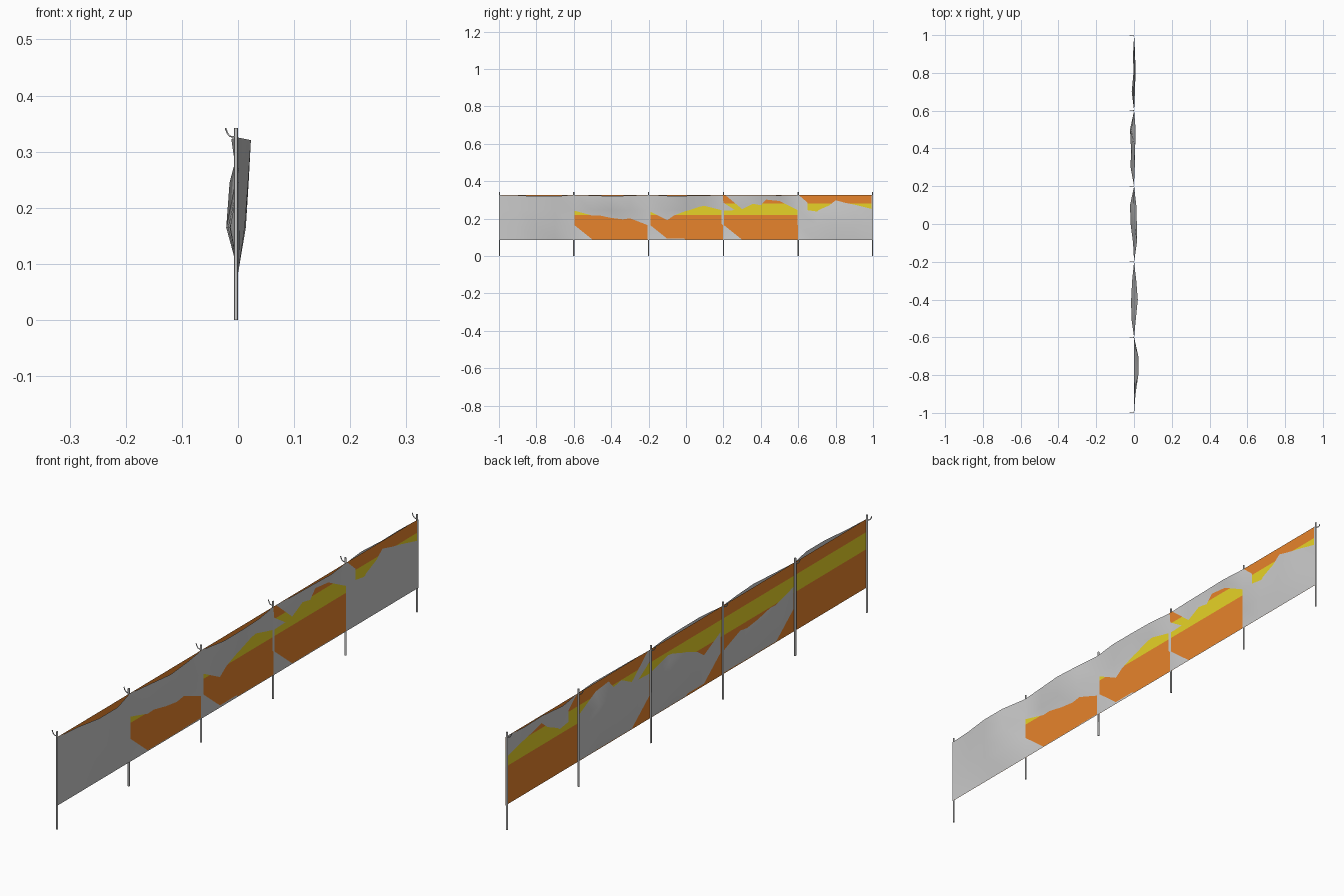
import bpy, math

if "Cube" in bpy.data.objects:
    bpy.data.objects.remove(bpy.data.objects["Cube"])

Z0, Z1 = 0.085, 0.325
POST_X, POST_R = -0.0035, 0.0033
POST_Y = [-0.9967, -0.6, -0.2, 0.2, 0.6, 0.9967]


def material(name, rgb):
    m = bpy.data.materials.new(name)
    m.diffuse_color = (*rgb, 1)
    m.use_nodes = True
    m.node_tree.nodes["Principled BSDF"].inputs["Base Color"].default_value = m.diffuse_color
    return m


def mesh_object(name, verts, faces, mat=None):
    me = bpy.data.meshes.new(name)
    me.from_pydata(verts, [], faces)
    ob = bpy.data.objects.new(name, me)
    bpy.context.collection.objects.link(ob)
    if mat:
        me.materials.append(mat)
    return ob


orange = material("orange", (0.8, 0.23, 0.025))
yellow = material("yellow", (0.8, 0.65, 0.02))

# Flat striped sheet
for name, lo, hi, mat in (("lower_band", Z0, 0.22, orange),
                          ("middle_band", 0.22, 0.28, yellow),
                          ("upper_band", 0.28, Z1, orange)):
    mesh_object(name, [(0, -1, lo), (0, 1, lo), (0, 1, hi), (0, -1, hi)],
                [(0, 1, 2, 3)], mat)

# Rippled cloth: sideways offset (mm) of the three rows above the hem,
# one column every 0.1 along the fence
P = (0.5, 0.5, 0.5)   # held at a post
ripple = [P, (4, 6, 8), (12, 18, 23), (14, 19, 23),
          P, (-14, 8, 10), (-15, 16, 20), (-10, 12, 12),
          P, (-5, 10, 15), (-18, 1, 15), (-21, -5, 12),
          (0.5, 0.5, -0.5), (-18, -0.3, 4), (-16, -3, 6), (-21, -15, 9),
          P, (5, -0.5, -12), (8, 6, -3), (6, 3, -5), P]
verts, faces = [], []
for i, col in enumerate(ripple):
    for j, mm in enumerate((0.5, *col)):
        x = mm / 1000
        sag = 0.2 * abs(x) if j == 3 else 0
        verts.append((x, -1 + 0.1 * i, Z0 + 0.08 * j - sag))
for i in range(len(ripple) - 1):
    for j in range(3):
        a, b = i * 4 + j, (i + 1) * 4 + j
        faces += [(a, b, a + 1), (b, b + 1, a + 1)]
cloth = mesh_object("rippled_cloth", verts, faces)
for p in cloth.data.polygons:
    p.use_smooth = True

# Posts, each with a curved hook at the top
for y in POST_Y:
    bpy.ops.mesh.primitive_cylinder_add(vertices=8, radius=POST_R, depth=0.342,
                                        location=(POST_X, y, 0.171))
    bpy.context.object.name = "post"
    bpy.ops.object.shade_smooth_by_angle(angle=math.radians(50))

    cu = bpy.data.curves.new("hook", 'CURVE')
    cu.dimensions = '3D'
    cu.bevel_depth = 0.0016
    cu.bevel_resolution = 1
    cu.use_fill_caps = True
    sp = cu.splines.new('POLY')
    path = [(-0.004, 0.327), (-0.010, 0.326), (-0.015, 0.328),
            (-0.019, 0.333), (-0.0225, 0.342)]
    sp.points.add(len(path) - 1)
    for pt, (x, z) in zip(sp.points, path):
        pt.co = (x, y, z, 1)
    bpy.context.collection.objects.link(bpy.data.objects.new("hook", cu))
